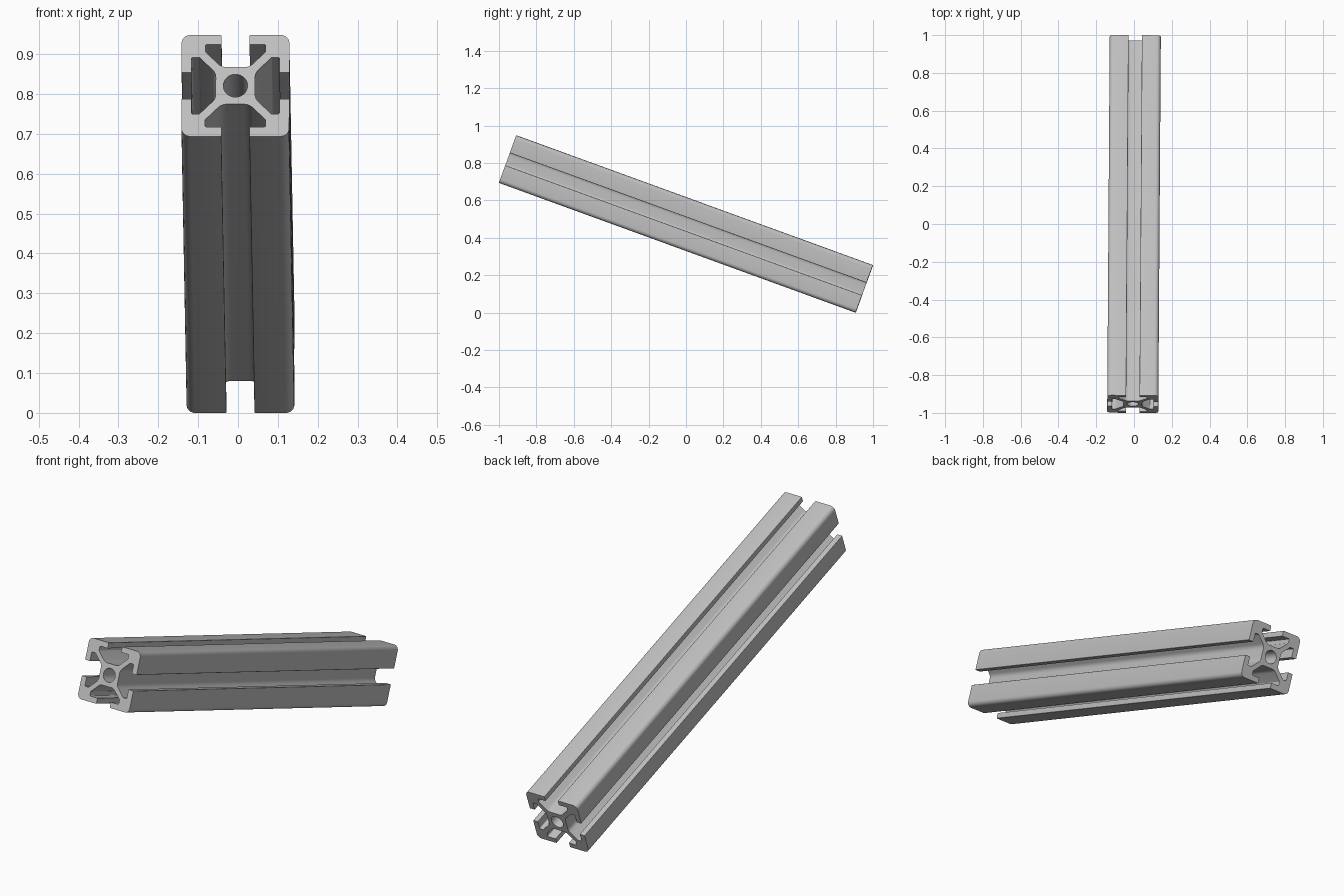
import bpy, bmesh, math
from mathutils import Vector, Matrix

if "Cube" in bpy.data.objects:
    bpy.data.objects.remove(bpy.data.objects["Cube"])

MM = 0.01353                # section is drawn as a 20 unit square, then scaled
LENGTH = 150 * MM

# One quarter of the slotted section, clockwise: (x, z, corner radius)
core, web, lip, slot, cavity, half = 3.65, 1.1, 8.15, 2.6, 5.6, 10
half_side = [(core - web, core, 2.2), (cavity, cavity + web, 0.3), (cavity, lip, 0.3),
             (slot, lip, 0), (slot, half, 0.2)]
quarter = half_side + [(half, half, 1.6)] + [(z, x, r) for x, z, r in reversed(half_side)]


def rotated(points, turns):
    for _ in range(turns):
        points = [(z, -x, r) for x, z, r in points]
    return points


def fillet(points, steps=6):
    """Round each corner of a closed outline by its own radius."""
    out = []
    for i, (x, z, r) in enumerate(points):
        p = Vector((x, z))
        if r == 0:
            out.append(p)
            continue
        a = (Vector(points[i - 1][:2]) - p).normalized()
        b = (Vector(points[(i + 1) % len(points)][:2]) - p).normalized()
        bend = a.angle(b) / 2
        centre = p + (a + b).normalized() * (r / math.sin(bend))
        start = p + a * (r / math.tan(bend)) - centre
        end = p + b * (r / math.tan(bend)) - centre
        sweep = start.angle_signed(end)
        for k in range(steps + 1):
            out.append(centre + Matrix.Rotation(-sweep * k / steps, 2) @ start)
    return out


outline = fillet([p for t in range(4) for p in rotated(quarter, t)])
bore = [Vector((math.cos(a), math.sin(a))) * 2.25
        for a in (2 * math.pi * i / 32 for i in range(32))]

# Section with centre bore, extruded along y
bm = bmesh.new()
edges = []
for ring in (outline, bore):
    verts = [bm.verts.new((p.x * MM, -LENGTH / 2, p.y * MM)) for p in ring]
    edges += [bm.edges.new((verts[i - 1], verts[i])) for i in range(len(verts))]
bmesh.ops.triangle_fill(bm, edges=edges, use_beauty=True)
new = bmesh.ops.extrude_face_region(bm, geom=bm.faces[:])["geom"]
bmesh.ops.translate(bm, vec=(0, LENGTH, 0),
                    verts=[g for g in new if isinstance(g, bmesh.types.BMVert)])
bmesh.ops.recalc_face_normals(bm, faces=bm.faces[:])

mesh = bpy.data.meshes.new("slotted_rail")
bm.to_mesh(mesh)
bm.free()
rail = bpy.data.objects.new("slotted_rail", mesh)
bpy.context.collection.objects.link(rail)

metal = bpy.data.materials.new("aluminium_grey")
metal.diffuse_color = (0.53, 0.53, 0.53, 1)
metal.use_nodes = True
metal.node_tree.nodes["Principled BSDF"].inputs["Base Color"].default_value = metal.diffuse_color
mesh.materials.append(metal)

# Sloping down towards the back, with a very slight turn
rail.rotation_euler = (math.radians(-20), 0, math.radians(-0.39))
rail.location = (0, 0, 0.474)

bpy.context.view_layer.objects.active = rail
rail.select_set(True)
bpy.ops.object.shade_smooth_by_angle(angle=math.radians(30))
